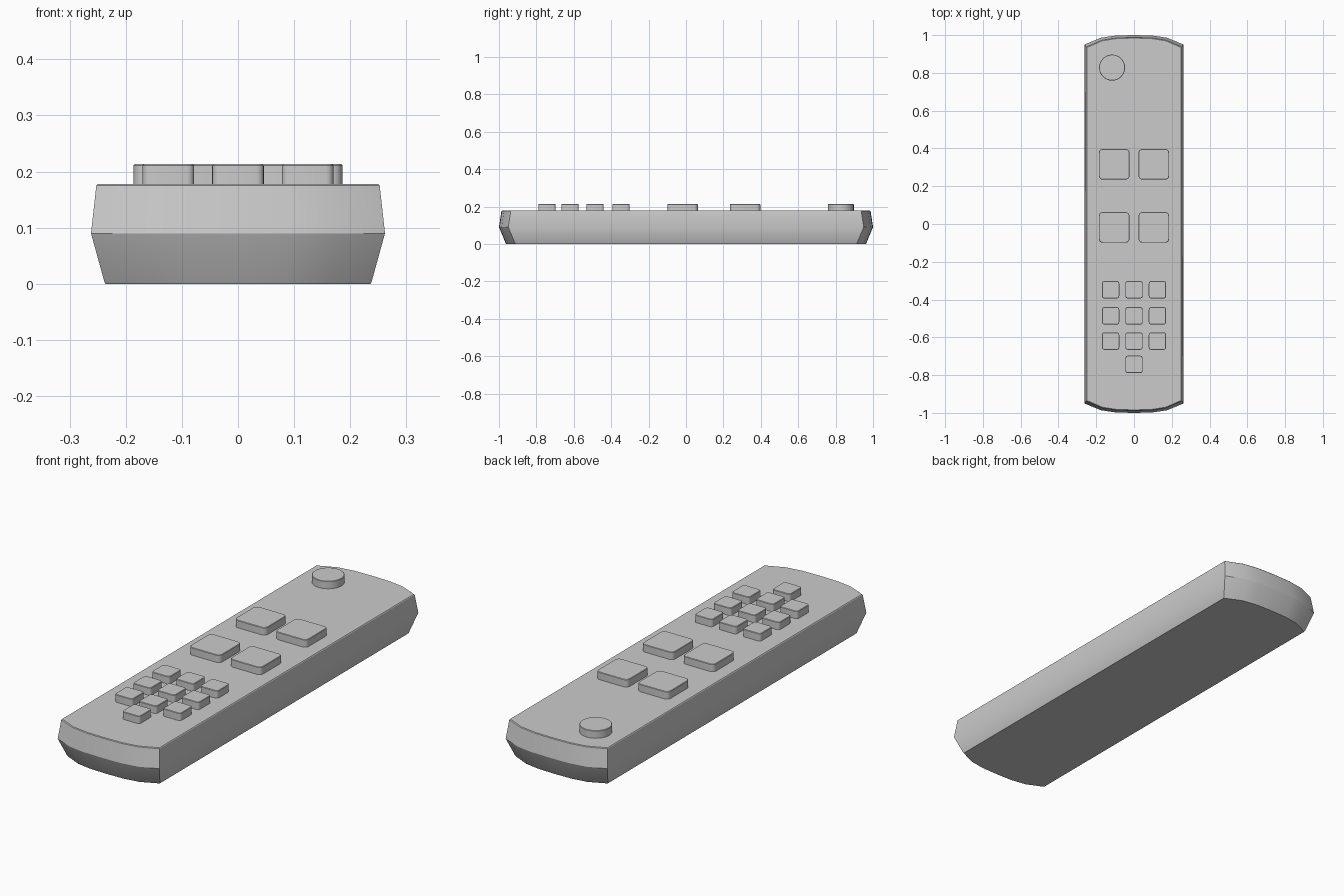
import bpy, bmesh, math

if "Cube" in bpy.data.objects:
    bpy.data.objects.remove(bpy.data.objects["Cube"])


def finish(bm, name):
    bmesh.ops.recalc_face_normals(bm, faces=bm.faces)
    mesh = bpy.data.meshes.new(name)
    bm.to_mesh(mesh)
    bm.free()
    ob = bpy.data.objects.new(name, mesh)
    bpy.context.collection.objects.link(ob)
    bpy.ops.object.select_all(action='DESELECT')
    ob.select_set(True)
    bpy.context.view_layer.objects.active = ob
    bpy.ops.object.shade_smooth_by_angle(angle=math.radians(30))
    return ob


def loft(name, rings):
    """Skin a stack of equal-length point rings and cap both ends."""
    bm = bmesh.new()
    vs = [[bm.verts.new(p) for p in r] for r in rings]
    n = len(vs[0])
    for a, b in zip(vs, vs[1:]):
        for i in range(n):
            j = (i + 1) % n
            bm.faces.new((a[i], a[j], b[j], b[i]))
    bm.faces.new(vs[0][::-1])
    bm.faces.new(vs[-1])
    return finish(bm, name)


# Body: straight sides, bowed ends, widest at mid height
BOW = [(1, 0.05), (0.67, 0.014), (0.36, 0.002), (0, 0)]


def body_ring(w, e, z):
    end = [(w * f, e - d) for f, d in BOW]
    end += [(-x, y) for x, y in end[-2::-1]]
    return [(x, y, z) for x, y in end] + [(-x, -y, z) for x, y in end]


loft("body", [body_ring(*l) for l in (
    (0.236, 0.962, 0.0), (0.238, 0.964, 0.003), (0.262, 1.0, 0.09),
    (0.2525, 0.987, 0.175), (0.250, 0.984, 0.178))])


# Buttons: rounded squares with a tiny top chamfer
BASE, TOP = 0.17, 0.213


def rounded(cx, cy, half, r, z, seg=4):
    pts = []
    for k, (sx, sy) in enumerate(((1, 1), (-1, 1), (-1, -1), (1, -1))):
        for i in range(seg + 1):
            a = math.pi / 2 * (k + i / seg)
            pts.append((cx + sx * (half - r) + r * math.cos(a),
                        cy + sy * (half - r) + r * math.sin(a), z))
    return pts


def button(name, x, y, half, r):
    c = 0.002
    loft(name, [rounded(x, y, half, r, BASE), rounded(x, y, half, r, TOP - c),
                rounded(x, y, half - c, r - c, TOP)])


for y in (0.316, -0.018):
    for x in (-0.105, 0.105):
        button("large_button", x, y, 0.081, 0.02)

for y in (-0.348, -0.486, -0.62):
    for x in (-0.124, 0, 0.124):
        button("number_button", x, y, 0.046, 0.013)
button("number_button", 0, -0.743, 0.046, 0.013)


# Round power button
def circle(r, z, n=32):
    return [(-0.116 + r * math.cos(2 * math.pi * i / n),
             0.828 + r * math.sin(2 * math.pi * i / n), z) for i in range(n)]


loft("power_button", [circle(0.069, BASE), circle(0.069, TOP - 0.002),
                      circle(0.067, TOP)])
